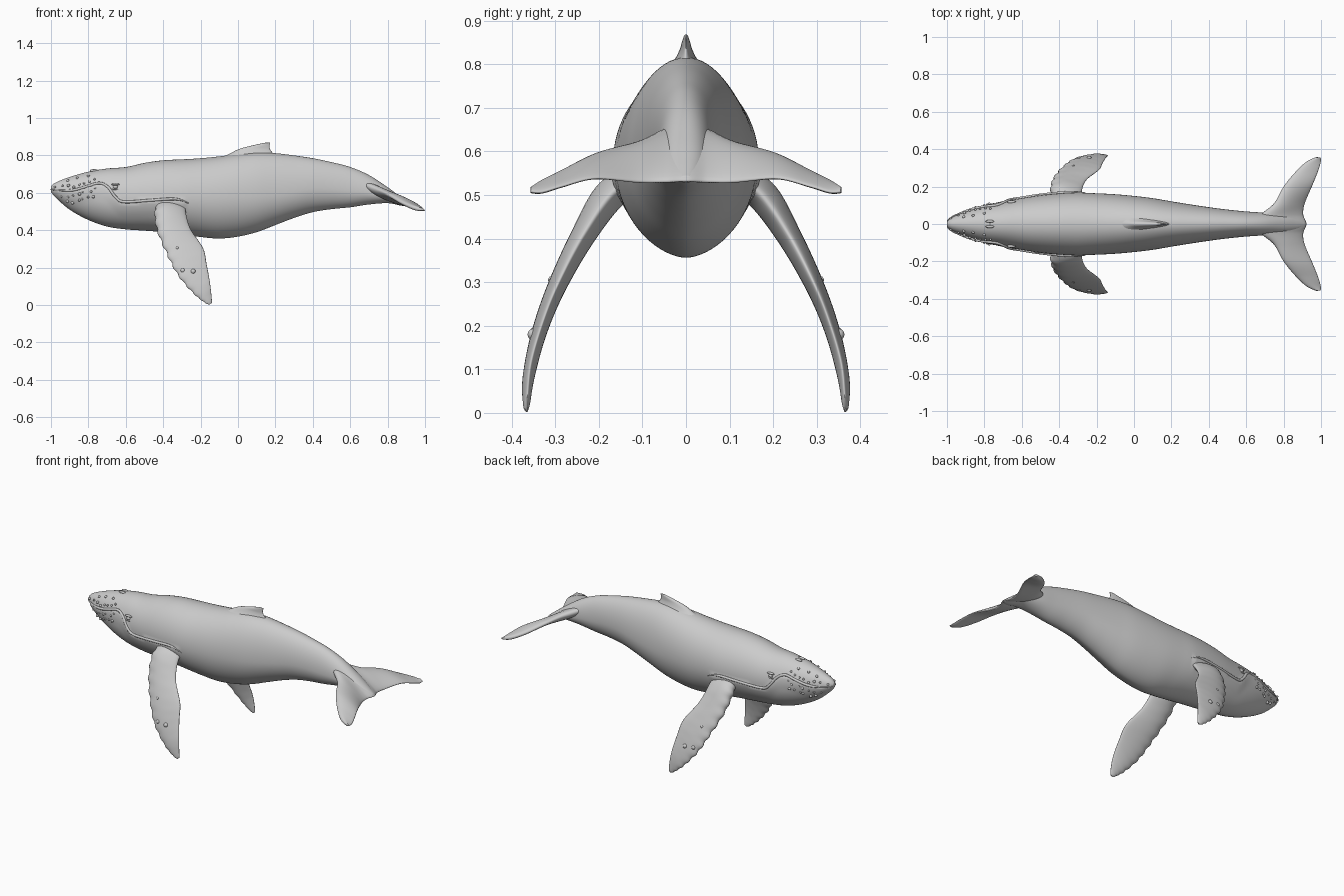
import bpy, bmesh, math, random
from mathutils import Vector, Matrix

if "Cube" in bpy.data.objects:
    bpy.data.objects.remove(bpy.data.objects["Cube"])

random.seed(4)


def spline(rows, steps):
    """Catmull-Rom interpolation through rows of numbers."""
    out = []
    for i in range(len(rows) - 1):
        p0, p1, p2, p3 = (rows[min(max(i + k, 0), len(rows) - 1)] for k in (-1, 0, 1, 2))
        for s in range(steps):
            t = s / steps
            out.append([0.5 * (2 * b + (c - a) * t + (2 * a - 5 * b + 4 * c - d) * t * t
                               + (3 * b - a - 3 * c + d) * t ** 3)
                        for a, b, c, d in zip(p0, p1, p2, p3)])
    return out + [list(rows[-1])]


def lookup(rows, x):
    """Linear lookup in dense rows sorted by their first number."""
    for a, b in zip(rows, rows[1:]):
        if x <= b[0]:
            t = max(0, (x - a[0]) / max(b[0] - a[0], 1e-6))
            return [p + (q - p) * t for p, q in zip(a, b)]
    return rows[-1]


def finish(bm, name):
    bmesh.ops.recalc_face_normals(bm, faces=bm.faces)
    mesh = bpy.data.meshes.new(name)
    bm.to_mesh(mesh)
    bm.free()
    mesh.shade_smooth()
    obj = bpy.data.objects.new(name, mesh)
    bpy.context.collection.objects.link(obj)
    return obj


def loft(rings, name):
    bm = bmesh.new()
    loops = [[bm.verts.new(p) for p in ring] for ring in rings]
    n = len(loops[0])
    for a, b in zip(loops, loops[1:]):
        for i in range(n):
            bm.faces.new((a[i], a[(i + 1) % n], b[(i + 1) % n], b[i]))
    bm.faces.new(loops[0])
    bm.faces.new(loops[-1])
    return finish(bm, name)


def blade(stations, name, ripple=0.0, n=28):
    """Foil loft: each station is leading xyz, trailing xyz, thickness."""
    dense = spline(stations, 10)
    mids = [(Vector(s[:3]) + Vector(s[3:6])) / 2 for s in dense]
    rings = []
    for i, s in enumerate(dense):
        le, te = Vector(s[:3]), Vector(s[3:6])
        chord = te - le
        span = mids[min(i + 1, len(mids) - 1)] - mids[max(i - 1, 0)]
        normal = chord.cross(span).normalized()
        le = le - chord * ripple * math.sin(i * 1.25)
        chord = te - le
        ring = []
        for k in range(n):
            u = math.tau * k / n
            c = (1 - math.cos(u)) / 2
            ring.append(le + chord * c + normal * s[6] * 0.5 * math.sin(u) * (1.3 - 0.65 * c))
        rings.append(ring)
    return loft(rings, name)


def mirrored(obj):
    mod = obj.modifiers.new("mirror", 'MIRROR')
    mod.use_axis = (False, True, False)
    return obj


def balls(items, name):
    """Ellipsoids given as (position, radii)."""
    bm = bmesh.new()
    for pos, r in items:
        m = Matrix.Translation(pos) @ Matrix.Diagonal((*r, 1))
        bmesh.ops.create_icosphere(bm, subdivisions=2, radius=1, matrix=m)
    return finish(bm, name)


# Body stations: x, top z, bottom z, half width, z of widest point
BODY = spline([
    (-1.0, .635, .605, .012, .62), (-.975, .655, .575, .034, .615), (-.9, .685, .51, .066, .60),
    (-.8, .713, .455, .098, .59), (-.7, .730, .42, .120, .575), (-.6, .738, .405, .138, .57),
    (-.5, .760, .398, .153, .57), (-.4, .774, .390, .163, .57), (-.3, .779, .378, .168, .57),
    (-.2, .785, .364, .164, .57), (-.1, .795, .356, .159, .57), (0, .808, .366, .150, .575),
    (.1, .816, .390, .138, .58), (.2, .812, .428, .121, .59), (.3, .800, .466, .105, .605),
    (.4, .785, .497, .090, .62), (.5, .764, .513, .077, .62), (.6, .738, .523, .067, .61),
    (.7, .695, .538, .060, .60), (.8, .630, .545, .050, .58), (.87, .578, .532, .036, .55),
    (.915, .543, .528, .015, .535)], 8)

# Mouth line: x, z
MOUTH = spline([(-1.0, .618), (-.93, .612), (-.87, .617), (-.8, .637), (-.74, .652), (-.695, .63),
                (-.655, .578), (-.61, .552), (-.47, .56), (-.335, .567), (-.265, .545)], 8)


def width_at(x, z):
    """Half width of the body at x and z."""
    _, top, bot, w, mid = lookup(BODY, x)
    t = (z - mid) / (top - mid if z > mid else mid - bot)
    c = math.sqrt(max(0, 1 - t * t))
    return w * (c if z > mid else c ** 1.15)


rings = []
for x, top, bot, w, mid in BODY:
    ring = []
    for k in range(72):
        a = math.tau * k / 72
        c, s = math.cos(a), math.sin(a)
        power = 1.0 if s > 0 else 1.15
        z = mid + s * (top - mid if s > 0 else mid - bot)
        y = math.copysign(w * abs(c) ** power, c)
        # Lower lip stands slightly proud of the upper jaw
        if -.97 < x < -.28:
            below = lookup(MOUTH, x)[1] - z
            if 0 < below < .08:
                y += math.copysign(.007 * (1 - below / .08), c) if abs(c) > .3 else 0
        ring.append((x, y, z))
    rings.append(ring)
loft(rings, "body")

# Lip ridge following the mouth line
tube = []
pts = [Vector((x, width_at(x, z) + .003, z)) for x, z in MOUTH]
for i, p in enumerate(pts):
    d = (pts[min(i + 1, len(pts) - 1)] - pts[max(i - 1, 0)]).normalized()
    side = d.cross(Vector((0, 1, 0))).normalized()
    out = side.cross(d)
    r = .0075 * min(1, .3 + i / 20, .2 + (len(pts) - 1 - i) / 12)
    tube.append([p + (side * math.cos(math.tau * k / 10) + out * math.sin(math.tau * k / 10)) * r
                 for k in range(10)])
mirrored(loft(tube, "lip_ridge"))

# Tail flukes in one piece, tip to tip
half = [(.68, .05, .645, .905, .05, .530, .05), (.75, .11, .618, .913, .11, .530, .044),
        (.80, .20, .592, .955, .21, .538, .034), (.865, .28, .552, .985, .285, .520, .028),
        (.925, .335, .525, .998, .33, .507, .024), (.975, .357, .514, .998, .355, .508, .014)]
flip = [(a, -b, c, d, -e, f, t) for a, b, c, d, e, f, t in reversed(half)]
blade(flip + [(.66, 0, .655, .922, 0, .532, .05)] + half, "tail_flukes")

# Pectoral flippers
mirrored(blade([
    (-.42, .10, .54, -.27, .10, .54, .06), (-.445, .175, .50, -.28, .168, .505, .072),
    (-.43, .242, .395, -.255, .235, .41, .055), (-.378, .305, .27, -.187, .29, .305, .042),
    (-.32, .345, .16, -.168, .325, .22, .034), (-.24, .364, .065, -.15, .355, .12, .027),
    (-.178, .367, .013, -.141, .364, .04, .016), (-.152, .366, .002, -.14, .365, .012, .006)],
    "flipper", ripple=.025))

# Dorsal fin
blade([(-.09, 0, .785, .22, 0, .785, .09), (-.04, 0, .812, .188, 0, .812, .05),
       (.01, 0, .836, .172, 0, .832, .028), (.075, 0, .853, .168, 0, .85, .018),
       (.125, 0, .864, .172, 0, .864, .010), (.145, 0, .868, .171, 0, .868, .004)], "dorsal_fin")

# Eyes with a lid fold above and below
ey = width_at(-.655, .632)
mirrored(balls([((-.655, ey, .632), (.013, .010, .010)),
                ((-.655, ey - .001, .645), (.024, .009, .006)),
                ((-.655, ey, .620), (.022, .008, .005))], "eye"))

# Blowhole ridges on top of the head
mirrored(balls([((-.77, .014, .719), (.024, .008, .008))], "blowhole"))

# Knobs along the upper and lower jaw and on the rostrum
knobs = []
for i in range(8):
    x = -.975 + i * .03
    for dz in (.022, -.03, -.062):
        px = x + random.uniform(-.01, .01)
        z = lookup(MOUTH, px)[1] + dz + random.uniform(-.008, .008)
        if z > lookup(BODY, px)[2] + .02 and z < lookup(BODY, px)[1] - .01:
            r = random.uniform(.005, .009)
            knobs.append(((px, width_at(px, z) + .003, z), (r, r, r)))
for x, z in ((-.91, .665), (-.86, .68), (-.80, .69)):
    knobs.append(((x, width_at(x, z), z), (.008, .008, .007)))
mirrored(balls(knobs, "head_knobs"))

# Barnacles on the outer face of the flippers
mirrored(balls([((-.295, .347, .185), (.013, .012, .013)), ((-.24, .350, .18), (.014, .014, .014)),
                ((-.325, .308, .305), (.009, .009, .009))], "flipper_barnacles"))
